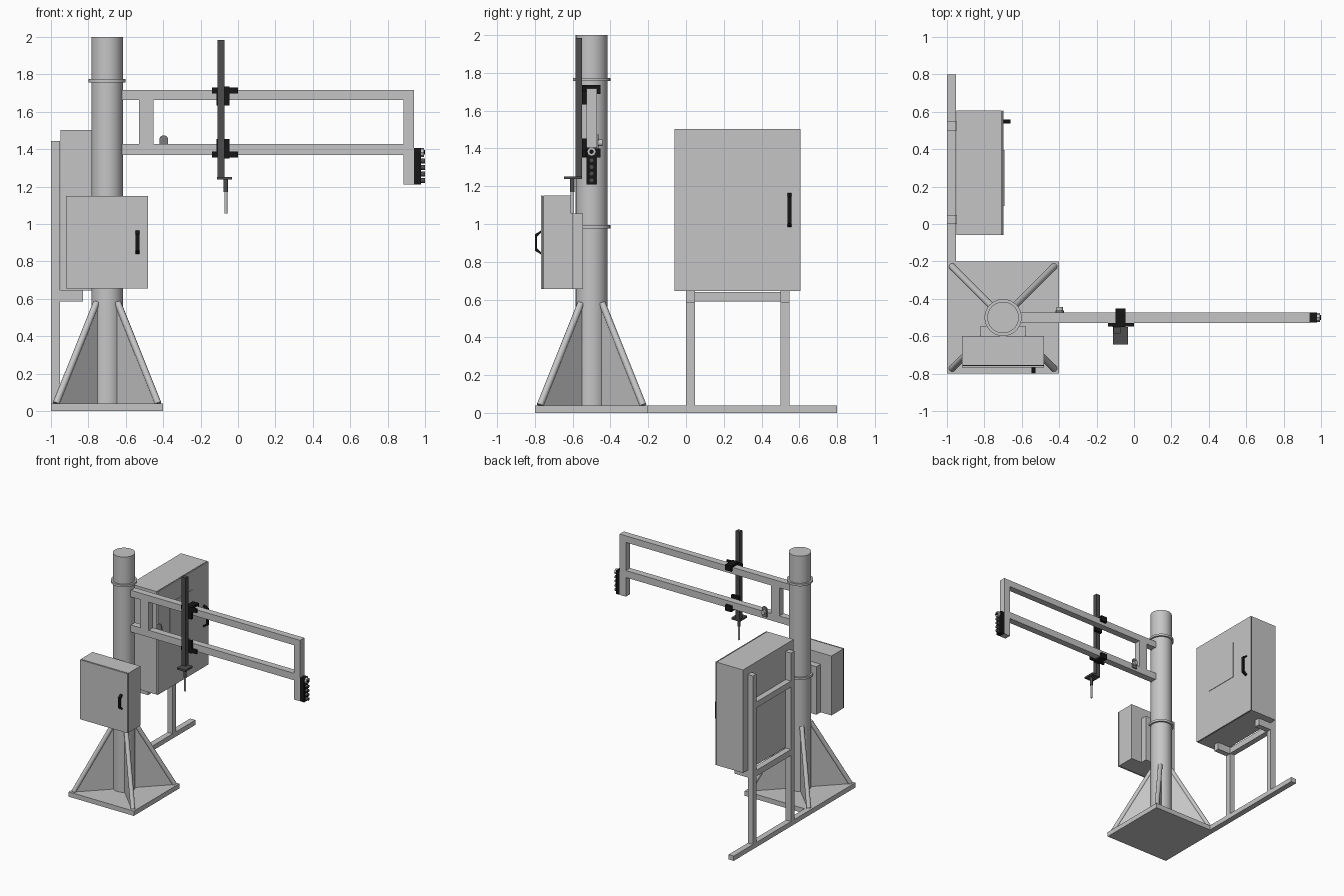
import bpy, bmesh, math
from mathutils import Vector

if "Cube" in bpy.data.objects:
    bpy.data.objects.remove(bpy.data.objects["Cube"])


def material(name, v):
    m = bpy.data.materials.new(name)
    m.diffuse_color = (v, v, v, 1)
    m.use_nodes = True
    m.node_tree.nodes["Principled BSDF"].inputs["Base Color"].default_value = m.diffuse_color
    return m


LIGHT = material("light_grey_paint", 0.56)
DARK = material("dark_grey_metal", 0.075)
MID = material("mid_grey_metal", 0.2)
BLACK = material("black_plastic", 0.008)


def finish(name, bm, mat, smooth=False):
    bmesh.ops.recalc_face_normals(bm, faces=bm.faces[:])
    me = bpy.data.meshes.new(name)
    bm.to_mesh(me)
    bm.free()
    me.materials.append(mat)
    ob = bpy.data.objects.new(name, me)
    bpy.context.collection.objects.link(ob)
    if smooth:
        bpy.ops.object.select_all(action='DESELECT')
        ob.select_set(True)
        bpy.context.view_layer.objects.active = ob
        bpy.ops.object.shade_smooth_by_angle(angle=math.radians(35))
    return ob


def box(name, x, y, z, mat=LIGHT):
    """Box from (min, max) ranges."""
    bm = bmesh.new()
    bmesh.ops.create_cube(bm, size=1)
    for v in bm.verts:
        v.co = [r[0] if c < 0 else r[1] for c, r in zip(v.co, (x, y, z))]
    return finish(name, bm, mat)


def rod(name, a, b, r, mat=LIGHT, seg=24):
    """Cylinder between two points."""
    a, b = Vector(a), Vector(b)
    bm = bmesh.new()
    bmesh.ops.create_cone(bm, cap_ends=True, segments=seg, radius1=r, radius2=r, depth=(b - a).length)
    q = (b - a).to_track_quat('Z', 'Y')
    for v in bm.verts:
        v.co = q @ v.co + (a + b) / 2
    return finish(name, bm, mat, seg > 8)


def prism(name, pts, d, mat=LIGHT):
    """Planar outline extruded by vector d."""
    bm = bmesh.new()
    f = bm.faces.new([bm.verts.new(p) for p in pts])
    res = bmesh.ops.extrude_face_region(bm, geom=[f])
    bmesh.ops.translate(bm, vec=d, verts=[v for v in res['geom'] if isinstance(v, bmesh.types.BMVert)])
    return finish(name, bm, mat)


# Column on its base plate
CX, CY = -0.7, -0.5
box("base_plate", (-1, -0.4), (-0.8, -0.2), (0, 0.04))
rod("column", (CX, CY, 0.04), (CX, CY, 2), 0.084, seg=48)
for i, z in enumerate((0.985, 1.765)):
    rod(f"column_ring_{i}", (CX, CY, z - 0.009), (CX, CY, z + 0.009), 0.099, seg=48)

# Diagonal gussets with rounded sloping edges
for i in range(4):
    a = math.radians(45 + 90 * i)
    u = Vector((math.cos(a), math.sin(a), 0))
    n = Vector((-u.y, u.x, 0)) * 0.02
    c = Vector((CX, CY, 0))
    P = lambda r, z: c + u * r + Vector((0, 0, z))
    prism(f"gusset_{i}", [p - n / 2 for p in (P(0.07, 0.04), P(0.385, 0.04), P(0.085, 0.58), P(0.07, 0.58))], n)
    rod(f"gusset_edge_{i}", P(0.386, 0.04), P(0.08, 0.58), 0.018, seg=16)

# Small control box on the column
box("small_box_bracket", (-0.82, -0.58), (-0.6, -0.545), (0.655, 1.055))
box("small_box_body", (-0.92, -0.48), (-0.755, -0.6), (0.655, 1.15))
box("small_box_gasket", (-0.918, -0.482), (-0.76, -0.755), (0.657, 1.148), BLACK)
box("small_box_door", (-0.92, -0.48), (-0.768, -0.76), (0.655, 1.15))


def handle(name, origin, out, side, h, depth):
    """Bent bar handle: tapered C outline extruded sideways."""
    o, out, side = Vector(origin), Vector(out), Vector(side)
    t = 0.012
    outline = [(0, -h), (depth, -h + 0.02), (depth, h - 0.02), (0, h), (0, h - t),
               (depth - t, h - 0.02 - t), (depth - t, -h + 0.02 + t), (0, -h + t)]
    prism(name, [o + out * p + Vector((0, 0, z)) - side * 0.01 for p, z in outline], side * 0.02, BLACK)


handle("small_box_handle", (-0.537, -0.768, 0.902), (0, -1, 0), (1, 0, 0), 0.063, 0.032)

# Large cabinet facing right
box("cabinet_body", (-0.95, -0.709), (-0.06, 0.607), (0.645, 1.503))
box("cabinet_gasket", (-0.709, -0.704), (-0.058, 0.605), (0.647, 1.501), BLACK)
box("cabinet_door", (-0.704, -0.697), (-0.06, 0.607), (0.645, 1.503))
box("cabinet_window", (-0.697, -0.693), (0.095, 0.395), (1.04, 1.35))
handle("cabinet_handle", (-0.697, 0.548, 1.073), (1, 0, 0), (0, 1, 0), 0.09, 0.037)

# Cabinet stand
box("stand_foot", (-1, -0.952), (-0.2, 0.8), (0, 0.04))
for i, y in enumerate((0.0, 0.5)):
    box(f"stand_post_{i}", (-1, -0.952), (y, y + 0.047), (0.04, 1.443))
    box(f"stand_shelf_arm_{i}", (-0.952, -0.83), (y, y + 0.047), (0.585, 0.645))
for i, z in enumerate((0.59, 1.16)):
    box(f"stand_cross_bar_{i}", (-1, -0.952), (0.047, 0.5), (z, z + 0.05))

# Arm frame
AY = (-0.528, -0.472)
box("arm_top_beam", (-0.64, 0.942), AY, (1.662, 1.717))
box("arm_lower_beam", (-0.64, 0.885), AY, (1.37, 1.428))
box("arm_inner_post", (-0.53, -0.453), AY, (1.428, 1.662))
box("arm_end_post", (0.885, 0.942), AY, (1.21, 1.662))

# Push-button panel at the end of the arm
box("button_panel", (0.942, 0.978), (-0.527, -0.473), (1.21, 1.405), BLACK)
rod("stop_button", (0.978, -0.5, 1.383), (0.995, -0.5, 1.383), 0.024, LIGHT, 8)
rod("stop_button_centre", (0.995, -0.5, 1.383), (1.0, -0.5, 1.383), 0.012, BLACK, 8)
for i in range(4):
    z = 1.337 - 0.035 * i
    rod(f"button_{i}", (0.978, -0.5, z), (1.0, -0.5, z), 0.013, DARK, 16)

# Small sensor behind the lower beam
box("sensor_plate", (-0.42, -0.375), (-0.472, -0.462), (1.39, 1.46), MID)
rod("sensor_top", (-0.397, -0.472, 1.452), (-0.397, -0.462, 1.452), 0.0225, MID)
rod("sensor_knob", (-0.397, -0.462, 1.43), (-0.397, -0.443, 1.43), 0.018, LIGHT)

# Clamps on the two beams, mirrored about the middle of the arm
MZ = 1.5435
for name, s in (("upper", 1), ("lower", -1)):
    def zr(a, b):
        return sorted((MZ + s * a, MZ + s * b))
    box(f"{name}_clamp_saddle", (-0.1, -0.045), (-0.55, -0.452), zr(0.173, 0.192), BLACK)
    box(f"{name}_clamp_back", (-0.1, -0.045), (-0.472, -0.452), zr(0.145, 0.173), BLACK)
    box(f"{name}_clamp_front", (-0.115, -0.045), (-0.55, -0.528), zr(0.09, 0.173), BLACK)
    box(f"{name}_clamp_wing", (-0.14, 0.0), (-0.548, -0.53), zr(0.155, 0.187), BLACK)

# Vertical slide, foot and spindle
box("slide_bar", (-0.11, -0.072), (-0.585, -0.55), (1.245, 1.985), DARK)
box("slide_foot", (-0.112, -0.032), (-0.645, -0.55), (1.237, 1.252), DARK)
rod("spindle_holder", (-0.065, -0.603, 1.17), (-0.065, -0.603, 1.237), 0.012, DARK)
rod("spindle", (-0.065, -0.603, 1.055), (-0.065, -0.603, 1.17), 0.008, LIGHT)
